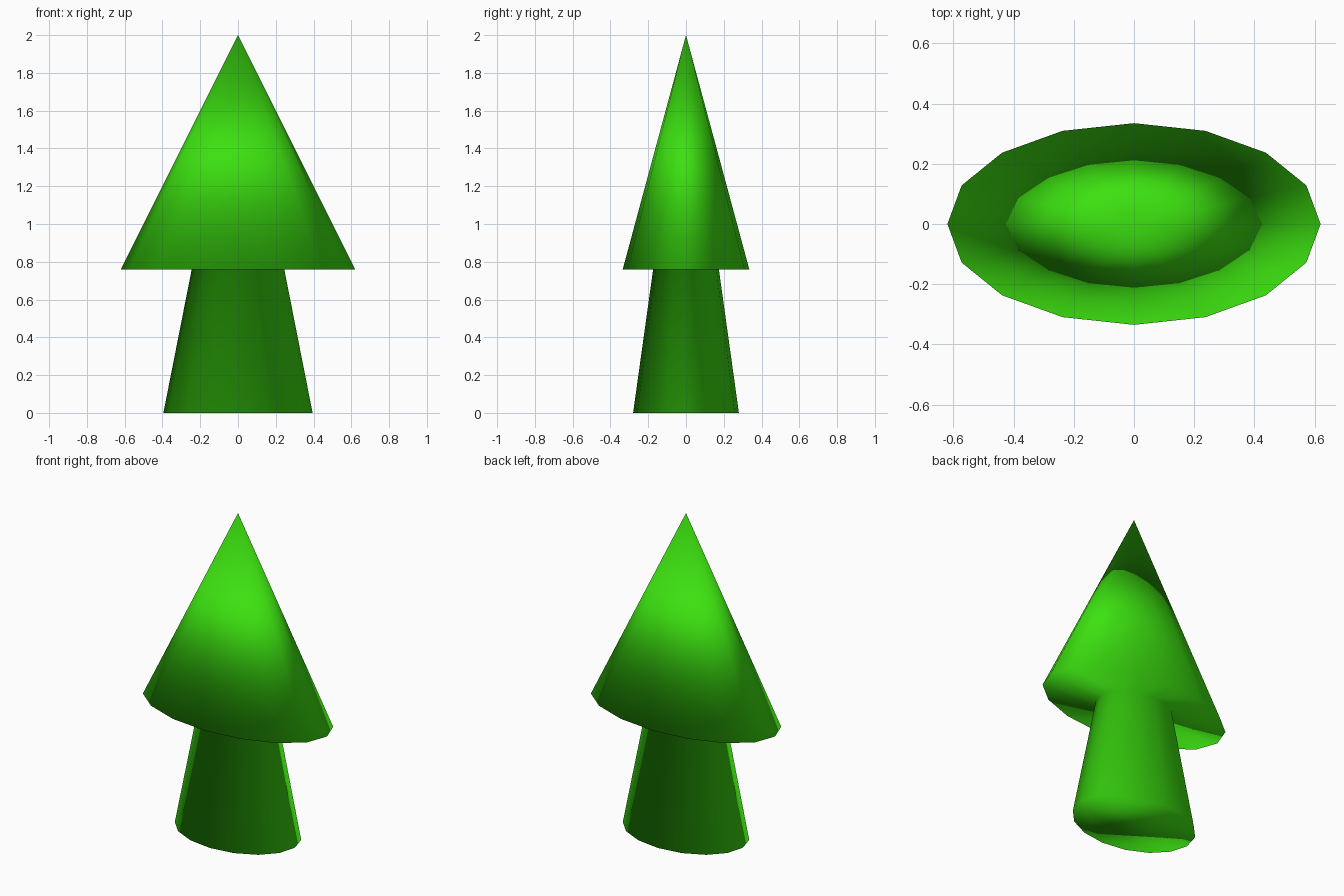
import bpy, bmesh, math

if "Cube" in bpy.data.objects:
    bpy.data.objects.remove(bpy.data.objects["Cube"])

SIDES = 16
green = bpy.data.materials.new("leaf_green")
green.diffuse_color = (0.045, 0.75, 0.005, 1)
green.use_nodes = True
green.node_tree.nodes["Principled BSDF"].inputs["Base Color"].default_value = green.diffuse_color

bm = bmesh.new()


def ring(rx, ry, z):
    """Oval ring of vertices around the z axis."""
    return [bm.verts.new((rx * math.cos(a), ry * math.sin(a), z))
            for a in (2 * math.pi * i / SIDES for i in range(SIDES))]


def bridge(lower, upper):
    """Band of quads between two rings."""
    for i in range(SIDES):
        j = (i + 1) % SIDES
        bm.faces.new((lower[i], lower[j], upper[j], upper[i]))


# Trunk foot, trunk top and canopy rim
foot = ring(0.395, 0.28, 0)
neck = ring(0.245, 0.174, 0.76)
rim = ring(0.62, 0.335, 0.76)
tip = bm.verts.new((0, 0, 2))

# Closed foot, tapered trunk, flat canopy underside
bm.faces.new(foot[::-1])
bridge(foot, neck)
bridge(neck, rim)

# Pointed canopy
for i in range(SIDES):
    bm.faces.new((rim[i], rim[(i + 1) % SIDES], tip))

bmesh.ops.recalc_face_normals(bm, faces=bm.faces)
# Soft shading across the whole tree, including its edges
for face in bm.faces:
    face.smooth = True

mesh = bpy.data.meshes.new("tree")
bm.to_mesh(mesh)
bm.free()
mesh.materials.append(green)
tree = bpy.data.objects.new("tree", mesh)
bpy.context.collection.objects.link(tree)
